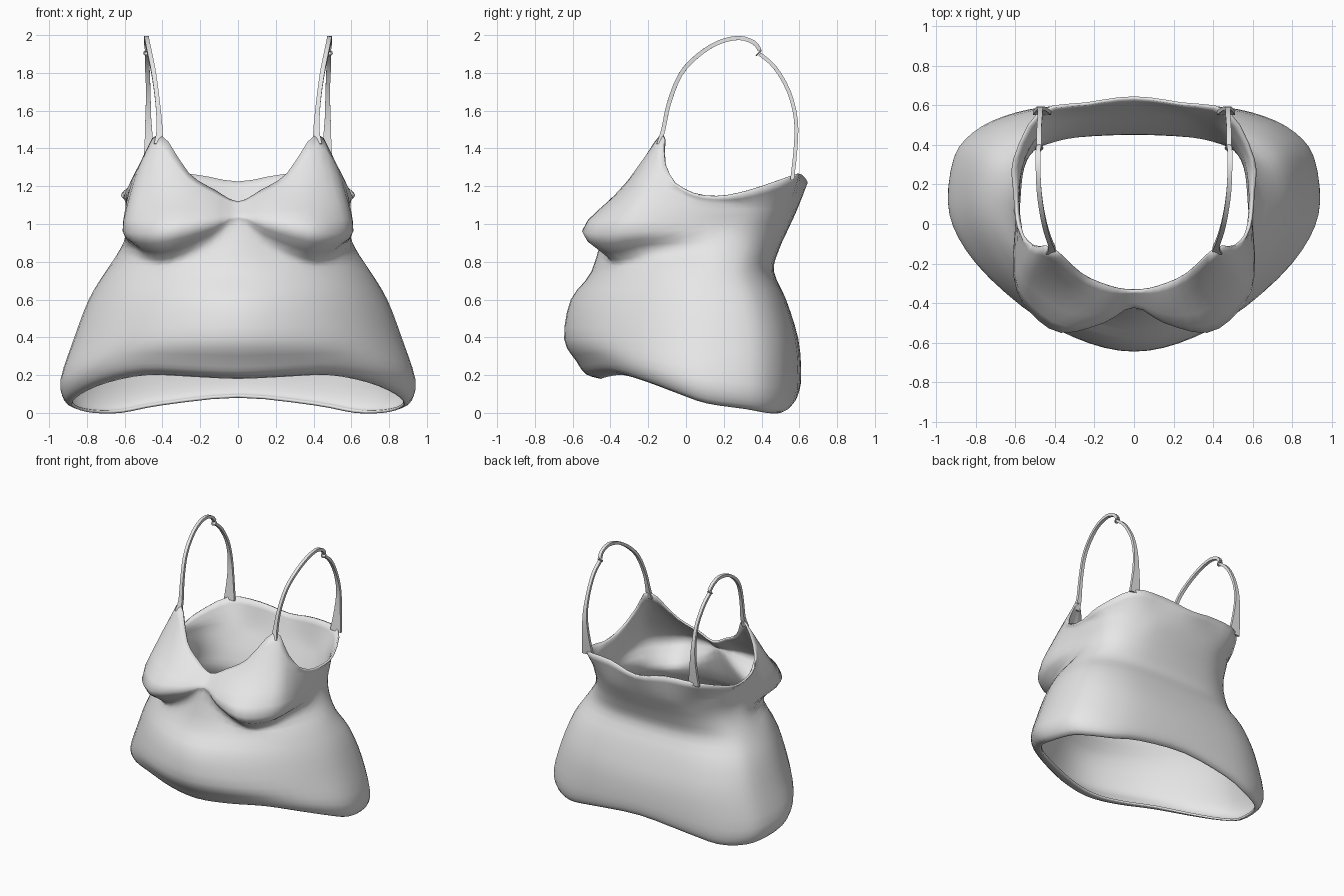
import bpy, bmesh
from math import sin, cos, pi
from mathutils import Vector

cube = bpy.data.objects.get("Cube")
if cube:
    bpy.data.objects.remove(cube)

fabric = bpy.data.materials.new("pale grey fabric")
fabric.use_nodes = True
fabric.diffuse_color = (0.8, 0.8, 0.8, 1)
fabric.node_tree.nodes["Principled BSDF"].inputs["Base Color"].default_value = (0.8, 0.8, 0.8, 1)

COLS = 11   # control columns from centre front to centre back


def spline(pts, steps, closed=False):
    """Catmull-Rom curve through the points."""
    n, out = len(pts), []
    for i in range(n if closed else n - 1):
        if closed:
            a, b, c, d = (pts[(i + k) % n] for k in (-1, 0, 1, 2))
        else:
            a, b, c, d = (pts[min(max(i + k, 0), n - 1)] for k in (-1, 0, 1, 2))
        for s in range(steps):
            t = s / steps
            out.append(b + (c - a) * t / 2 + (a - b * 2.5 + c * 2 - d / 2) * t * t
                       + (b * 1.5 - a / 2 - c * 1.5 + d / 2) * t ** 3)
    return out if closed else out + [pts[-1]]


def make_object(name, verts, faces, angle=50):
    mesh = bpy.data.meshes.new(name)
    mesh.from_pydata(verts, [], faces)
    mesh.materials.append(fabric)
    obj = bpy.data.objects.new(name, mesh)
    bpy.context.collection.objects.link(obj)
    bpy.ops.object.select_all(action="DESELECT")
    obj.select_set(True)
    bpy.context.view_layer.objects.active = obj
    bpy.ops.object.shade_smooth_by_angle(angle=angle * pi / 180)
    return obj


def half_ring(width, front, back, height, nf=1.75, nb=3, cups=()):
    """Half outline from front to back; cups replace its front points."""
    pts, mid = [], 0.11
    for i in range(COLS):
        a = pi * i / (COLS - 1)
        n = nf if a < pi / 2 else nb
        x = width * max(sin(a), 0) ** (2 / n)
        reach = abs(cos(a)) ** (2 / n)
        y = mid + reach * ((front if a < pi / 2 else back) - mid)
        z = height[i] if isinstance(height, list) else height
        pts.append(Vector((x, y, z)))
    for i, p in enumerate(cups):
        pts[i] = Vector(p)
    return pts


# Body: turned-under hem, belly, waist, cups and neckline as stacked outlines
hem = [.19, .2, .21, .17, .11, .06, .03, .01, .01, .05, .09]
crease = [(0, -.43, 1), (.14, -.43, .91), (.35, -.41, .82), (.47, -.3, .82), (.54, -.17, .86)]
apex = [(0, -.42, 1.04), (.15, -.5, 1), (.37, -.55, .96), (.53, -.44, .95), (.61, -.26, .96)]
upper_cup = [(0, -.38, 1.08), (.14, -.42, 1.1), (.29, -.39, 1.14), (.46, -.29, 1.2), (.57, -.2, 1.16)]
rim = [(0, -.34, 1.12), (.12, -.32, 1.18), (.26, -.26, 1.27), (.415, -.13, 1.48),
       (.52, -.11, 1.32), (.59, -.02, 1.18), (.61, .16, 1.14), (.61, .33, 1.17),
       (.48, .57, 1.25), (.24, .615, 1.26), (0, .645, 1.22)]
rings = [
    half_ring(.88, -.45, .56, [z - .01 for z in hem]),
    half_ring(.92, -.53, .595, [z + .015 for z in hem]),
    half_ring(.94, -.58, .61, [z * .75 + .13 for z in hem]),
    half_ring(.87, -.645, .595, .39),
    half_ring(.79, -.61, .53, .6),
    half_ring(.70, -.5, .465, .75, 1.9, 2.7),
    half_ring(.62, -.43, .495, .87, 2, 2.7, crease),
    half_ring(.59, -.45, .54, .97, 2, 2.7, apex),
    half_ring(.595, -.4, .59, 1.08, 2, 2.7, upper_cup),
    [Vector(p) for p in rim],
]
loops = []
for half in rings:
    mirrored = [Vector((-p.x, p.y, p.z)) for p in half[-2:0:-1]]
    loops.append(spline(half + mirrored, 3, closed=True))
columns = [spline(list(col), 3) for col in zip(*loops)]
nc, nr = len(columns), len(columns[0])
faces = [(i * nr + j, (i + 1) % nc * nr + j, (i + 1) % nc * nr + j + 1, i * nr + j + 1)
         for i in range(nc) for j in range(nr - 1)]
body = make_object("camisole_body", [p for col in columns for p in col], faces, 70)
cloth = body.modifiers.new("cloth thickness", "SOLIDIFY")
cloth.thickness = 0.015
cloth.offset = -1


def band(name, path, half_widths, thick):
    """Flat strap along a path, its width across x."""
    pts = spline([Vector(p) for p in path], 3)
    widths = spline([Vector((w, 0, 0)) for w in half_widths], 3)
    verts, faces = [], []
    for i, (p, w) in enumerate(zip(pts, widths)):
        run = pts[min(i + 1, len(pts) - 1)] - pts[max(i - 1, 0)]
        out = run.cross(Vector((1, 0, 0))).normalized() * thick
        side = out.cross(run).normalized() * w.x
        verts += [p + side + out, p - side + out, p - side - out, p + side - out]
        if i:
            b = 4 * i
            faces += [(b + k, b + (k + 1) % 4, b - 4 + (k + 1) % 4, b - 4 + k) for k in range(4)]
    last = len(verts) - 4
    faces += [(0, 1, 2, 3), (last + 3, last + 2, last + 1, last)]
    obj = make_object(name, verts, faces)
    bm = bmesh.new()
    bm.from_mesh(obj.data)
    bmesh.ops.recalc_face_normals(bm, faces=bm.faces)
    bm.to_mesh(obj.data)
    bm.free()


def loop_ring(name, centre, radius, wire):
    bpy.ops.mesh.primitive_torus_add(major_radius=radius, minor_radius=wire, major_segments=14,
                                     minor_segments=6, location=centre, rotation=(pi / 4, 0, 0))
    obj = bpy.context.object
    obj.name = name
    obj.data.materials.append(fabric)
    bpy.ops.object.shade_smooth_by_angle()


# Straps: front band over the shoulder, ring, flared back band
for side, s in (("left", 1), ("right", -1)):
    front = [(.42, -.145, 1.42), (.415, -.12, 1.5), (.425, -.09, 1.64), (.445, -.03, 1.79),
             (.465, .06, 1.89), (.48, .17, 1.96), (.485, .28, 1.985), (.485, .36, 1.96), (.48, .39, 1.92)]
    back = [(.48, .39, 1.9), (.48, .47, 1.83), (.475, .545, 1.7), (.475, .582, 1.55),
            (.47, .58, 1.4), (.465, .562, 1.235)]
    band(side + "_front_strap", [(s * x, y, z) for x, y, z in front],
         [.025, .016] + [.012] * 7, 0.011)
    band(side + "_back_strap", [(s * x, y, z) for x, y, z in back],
         [.012, .012, .012, .016, .026, .045], 0.01)
    loop_ring(side + "_strap_ring", (s * .48, .385, 1.905), .017, .005)
